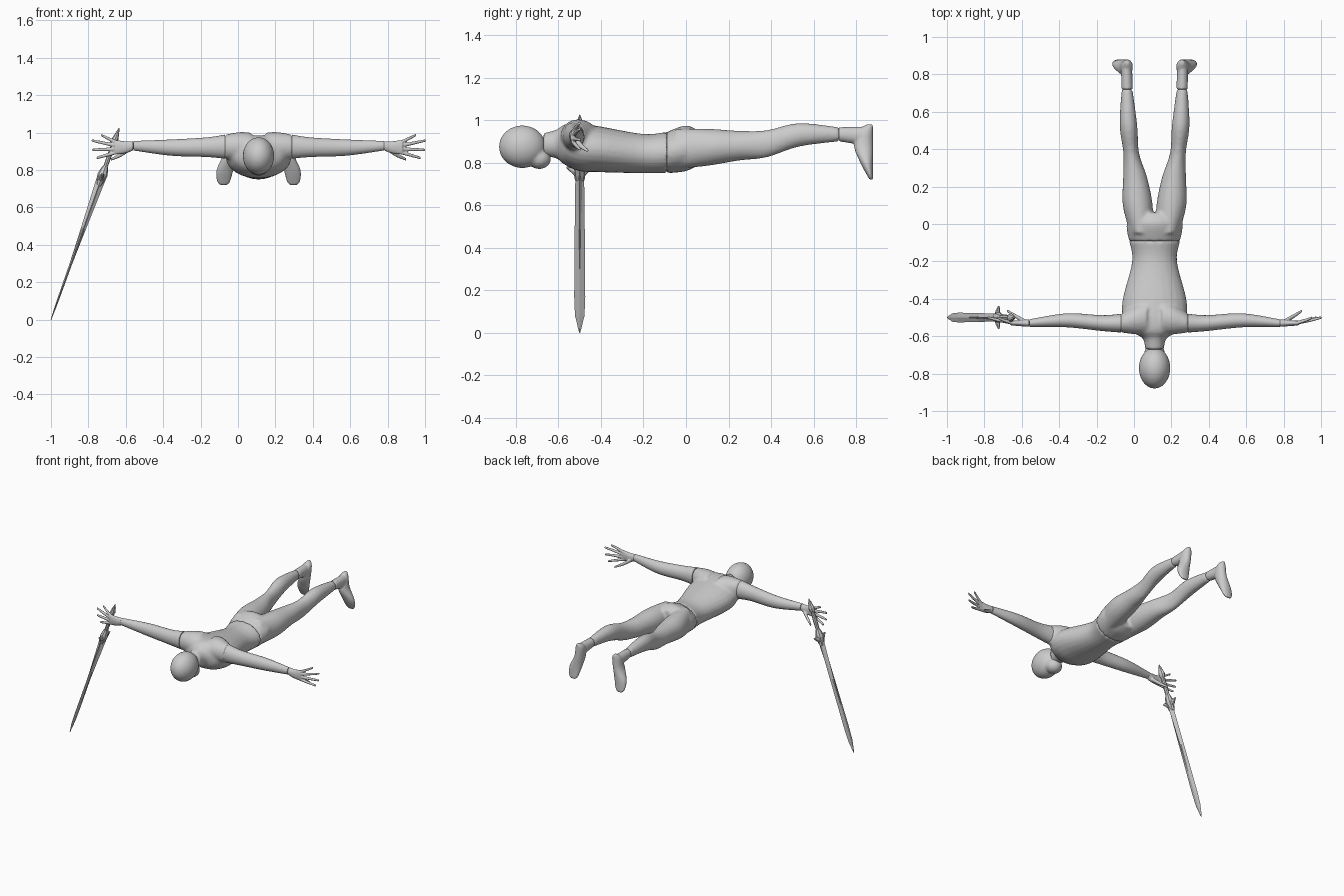
import bpy, bmesh, math
from mathutils import Vector, Matrix

if "Cube" in bpy.data.objects:
    bpy.data.objects.remove(bpy.data.objects["Cube"])

# Landmarks of the body, which lies face down along y with its arms along x
MIDLINE = .11
NECK, WAIST, ANKLE, SOLE = -.67, -.09, .72, .88
SHOULDER, WRIST, KNUCKLES = .18, .67, .77
ARM_Y, ARM_Z = -.53, .925

grey = bpy.data.materials.new("plain grey")
grey.use_nodes = True
grey.diffuse_color = (.6, .6, .6, 1)
grey.node_tree.nodes["Principled BSDF"].inputs["Base Color"].default_value = grey.diffuse_color


def spline(rows, steps):
    """Smooth a list of stations with a Catmull-Rom curve."""
    rows = [Vector(row) for row in rows]
    result = []
    for i, (start, end) in enumerate(zip(rows, rows[1:])):
        before = rows[max(i - 1, 0)]
        after = rows[min(i + 2, len(rows) - 1)]
        leave, arrive = (end - before) / 2, (after - start) / 2
        for j in range(steps):
            t = j / steps
            ease = t * t * (3 - t - t)
            result.append(start.lerp(end, ease) + leave * t * (1 - t) ** 2
                          - arrive * t * t * (1 - t))
    return result + [rows[-1]]


def loft(bm, axis, rows, sides=24, steps=5, flip=1):
    """Elliptical rings along an axis: position, two centres, two radii."""
    rings = []
    for along, centre_a, centre_b, radius_a, radius_b in spline(rows, steps):
        ring = []
        for k in range(sides):
            angle = math.tau * k / sides
            point = [centre_a + radius_a * math.cos(angle),
                     centre_b + radius_b * math.sin(angle)]
            point.insert("xyz".index(axis), along)
            point[0] *= flip
            ring.append(bm.verts.new(point))
        rings.append(ring)
    for low, high in zip(rings, rings[1:]):
        for k in range(sides):
            bm.faces.new((low[k - 1], low[k], high[k], high[k - 1]))
    bm.faces.new(rings[0])
    bm.faces.new(rings[-1])


def ball(bm, centre, radii):
    """An ellipsoid on the midline."""
    matrix = Matrix.Translation(centre) @ Matrix.Diagonal((*radii, 1))
    bmesh.ops.create_uvsphere(bm, u_segments=32, v_segments=24, radius=1, matrix=matrix)


def finish(name, bm, smooth):
    bmesh.ops.recalc_face_normals(bm, faces=bm.faces)
    for face in bm.faces:
        face.smooth = smooth and len(face.verts) <= 4
    mesh = bpy.data.meshes.new(name)
    bm.to_mesh(mesh)
    bm.free()
    mesh.materials.append(grey)
    obj = bpy.data.objects.new(name, mesh)
    bpy.context.collection.objects.link(obj)
    return obj


def body_part(name, bm, voxel=None):
    """Place a part on the midline, fusing its pieces if a voxel size is given."""
    obj = finish(name, bm, True)
    obj.location.x = MIDLINE
    if voxel:
        fuse = obj.modifiers.new("fuse", "REMESH")
        fuse.mode = "VOXEL"
        fuse.voxel_size = voxel
        fuse.use_smooth_shade = True
        soften = obj.modifiers.new("soften", "SMOOTH")
        soften.iterations = 4


def profile(rows):
    """Turn (y, lowest z, highest z, half width, x) into loft stations."""
    return [(y, x, (low + high) / 2, width, (high - low) / 2)
            for y, low, high, width, x in rows]


def trunk(rows):
    """A profile centred on the midline."""
    return profile([(*row, 0) for row in rows])


# Head: skull and chin
bm = bmesh.new()
ball(bm, (0, -.77, .875), (.084, .11, .1))
ball(bm, (0, -.69, .82), (.055, .055, .05))
body_part("head", bm, .008)

# Torso with neck and shoulder stubs
bm = bmesh.new()
loft(bm, "y", trunk([(WAIST, .75, .945, .137), (-.2, .75, .935, .12),
                     (-.4, .755, .97, .17), (-.5, .76, .985, .17),
                     (-.57, .79, .98, .135), (-.61, .82, .955, .065),
                     (NECK, .83, .94, .05)]))
for side in (1, -1):
    loft(bm, "x", [(.04, -.5, ARM_Z, .09, .075), (.1, -.51, ARM_Z, .08, .078),
                   (SHOULDER, ARM_Y, ARM_Z, .05, .064)], flip=side)
body_part("torso", bm, .009)

# Hips and legs
bm = bmesh.new()
loft(bm, "y", trunk([(WAIST, .75, .945, .137), (0, .76, .975, .15),
                     (.06, .79, .95, .11)]))
leg = profile([(-.05, .77, .96, .06, .07), (.1, .785, .96, .08, .09),
               (.25, .81, .95, .064, .104), (.38, .825, .953, .042, .125),
               (.53, .875, .986, .047, .14), (ANKLE, .9, .967, .029, .147)])
for side in (1, -1):
    loft(bm, "y", leg, flip=side)
body_part("hips_and_legs", bm, .009)

# Feet: a short ankle, then a foot hanging from heel to toe against the sole plane
bm = bmesh.new()
ankle = profile([(ANKLE, .9, .967, .03, .147), (.85, .88, .97, .03, .15)])
foot = [(z, x, SOLE - depth, width, depth) for z, x, width, depth in
        [(.98, .147, .01, .015), (.95, .147, .03, .035), (.88, .155, .035, .045),
         (.8, .18, .045, .03), (.74, .187, .036, .014), (.72, .187, .02, .008)]]
for side in (1, -1):
    loft(bm, "y", ankle, flip=side)
    loft(bm, "z", foot, flip=side)
body_part("feet", bm, .006)

# Arms and hands
arm = [(SHOULDER, ARM_Y, ARM_Z, .05, .064), (.28, ARM_Y, .922, .042, .052),
       (.47, -.515, .92, .037, .043), (WRIST, ARM_Y, .93, .02, .025)]
palm = [(WRIST, ARM_Y, .93, .02, .025), (.71, ARM_Y, .922, .017, .032),
        (KNUCKLES, ARM_Y, .922, .012, .04)]
thumb = [(.695, -.52, .91, .012, .014), (.74, -.495, .88, .012, .012),
         (.79, -.463, .856, .007, .007)]
for label, side in (("left", 1), ("right", -1)):
    bm = bmesh.new()
    loft(bm, "x", arm, flip=side)
    body_part(label + "_arm", bm)

    bm = bmesh.new()
    loft(bm, "x", palm, flip=side)
    loft(bm, "x", thumb, flip=side)
    # Four fingers fan out from the knuckles and curl back slightly
    for finger, length in enumerate((.1, .12, .125, .08)):
        root = .892 + finger * .02
        tilt = math.radians(finger * 14 - 16)
        stations = []
        for part in (-.2, .5, 1):
            reach = length * part
            radius = .011 - .004 * max(part, 0)
            stations.append((KNUCKLES + reach * math.cos(tilt), ARM_Y + .03 * max(part, 0),
                             root + reach * math.sin(tilt), radius, radius))
        loft(bm, "x", stations, flip=side)
    body_part(label + "_hand", bm, .004)


def sword_part(name, pieces, sides):
    """Sword pieces stand on the tip, then lean over into the right hand."""
    bm = bmesh.new()
    for axis, rows in pieces:
        loft(bm, axis, rows, sides=sides, steps=2)
    obj = finish(name, bm, False)
    obj.location = (-1, -.5, 0)
    obj.rotation_euler.y = math.radians(19.6)


def shaft(rows):
    """Stations of (height, half thickness, half width) on the sword's axis."""
    return "z", [(height, 0, 0, thick, wide) for height, thick, wide in rows]


# Blade: a long diamond section with a thicker spine
sword_part("sword_blade", [
    shaft([(0, .002, .002), (.06, .004, .016), (.18, .006, .026), (.84, .011, .02)]),
    shaft([(.15, .002, .002), (.5, .013, .009), (.83, .026, .016)])], 4)

# Guard: a core block and two prongs swept upward
prongs = [("y", [(.01 * side, 0, .8, .015, .03), (.035 * side, 0, .812, .012, .018),
                 (.062 * side, 0, .826, .004, .004)]) for side in (1, -1)]
sword_part("sword_guard", prongs + [
    shaft([(.76, .012, .022), (.82, .027, .03), (.87, .014, .016)])], 8)

# Grip and pointed pommel
sword_part("sword_grip", [
    shaft([(.85, .011, .014), (.93, .013, .016), (1, .01, .012)]),
    shaft([(.99, .01, .012), (1.02, .018, .024), (1.088, .002, .002)])], 8)
